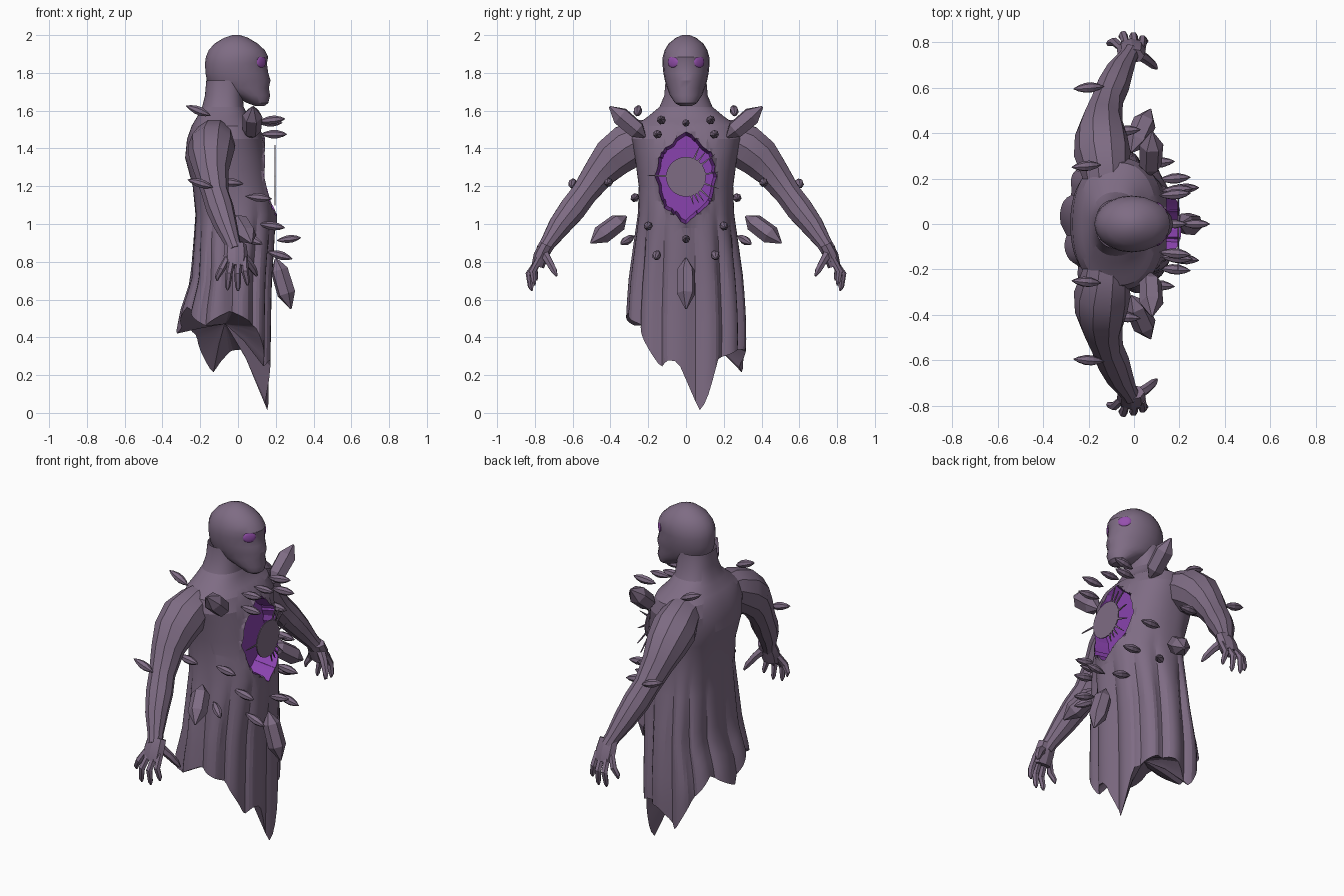
import bpy, bmesh, math, random
from mathutils import Vector

if "Cube" in bpy.data.objects:
    bpy.data.objects.remove(bpy.data.objects["Cube"])

random.seed(4)

def material(name, rgb):
    m = bpy.data.materials.new(name)
    m.diffuse_color = (*rgb, 1)
    m.use_nodes = True
    m.node_tree.nodes["Principled BSDF"].inputs["Base Color"].default_value = m.diffuse_color
    return m

STONE = material("dusky mauve", (0.21, 0.15, 0.23))
GLOW = material("violet glow", (0.25, 0.055, 0.42))
EYE = material("magenta violet", (0.30, 0.08, 0.42))

def finish(bm, name, mats, angle=None):
    bmesh.ops.recalc_face_normals(bm, faces=bm.faces)
    me = bpy.data.meshes.new(name)
    bm.to_mesh(me)
    bm.free()
    ob = bpy.data.objects.new(name, me)
    bpy.context.collection.objects.link(ob)
    for m in mats:
        me.materials.append(m)
    if angle:
        bpy.ops.object.select_all(action='DESELECT')
        ob.select_set(True)
        bpy.context.view_layer.objects.active = ob
        bpy.ops.object.shade_smooth_by_angle(angle=math.radians(angle))
    return ob

def loft(bm, rings, cap_start=False, cap_end=False):
    rows = [[bm.verts.new(p) for p in r] for r in rings]
    n = len(rows[0])
    for a, b in zip(rows, rows[1:]):
        for i in range(n):
            j = (i + 1) % n
            bm.faces.new((a[i], a[j], b[j], b[i]))
    if cap_start:
        bm.faces.new(rows[0])
    if cap_end:
        bm.faces.new(rows[-1])

def lerp_table(table, t):
    for a, b in zip(table, table[1:]):
        if t <= b[0]:
            k = max(0, (t - a[0]) / (b[0] - a[0]))
            return [p + (q - p) * k for p, q in zip(a[1:], b[1:])]
    return list(table[-1][1:])

def spow(v, p):
    return math.copysign(abs(v) ** p, v)

def tube(bm, pts, sides=10, wide=1):
    """Limb through (x, y, z, radius) points, widened along x."""
    P = [Vector(p[:3]) for p in pts]
    rings = []
    for i, p in enumerate(P):
        d = (P[min(i + 1, len(P) - 1)] - P[max(i - 1, 0)]).normalized()
        u = Vector((1, 0, 0))
        u = (u - d * u.dot(d)).normalized()
        v = d.cross(u)
        rings.append([p + (u * math.cos(a) * wide + v * math.sin(a)) * pts[i][3]
                      for a in (2 * math.pi * k / sides for k in range(sides))])
    loft(bm, rings, True, True)

# --- robe and torso: (z, back x, front x, half width) ---
BODY = [(0, -.31, .165, .30), (.42, -.325, .17, .315), (.55, -.30, .172, .31), (.7, -.25, .175, .30),
        (.9, -.235, .19, .275), (1.05, -.225, .20, .255), (1.2, -.24, .175, .25), (1.35, -.28, .155, .27),
        (1.45, -.27, .135, .29), (1.52, -.245, .10, .27), (1.57, -.215, .055, .20),
        (1.62, -.19, .03, .14), (1.68, -.175, .025, .115), (1.76, -.168, .03, .108)]
HEM = [(-180, .42), (-150, .56), (-113, .46), (-85, .54), (-50, .46), (-35, .34), (-24, .24), (-14, .28),
       (-5, .27), (3, .12), (12, .005), (19, .1), (29, .28), (60, .34), (85, .33), (102, .21),
       (125, .40), (150, .52), (180, .42)]
N = 96

def body_point(deg, z):
    xb, xf, ry = lerp_table(BODY, z)
    a = math.radians(deg)
    c, s = spow(math.cos(a), .85), spow(math.sin(a), .85)
    fold = max(0, min(1, (1.15 - z) / .4)) * .12
    k = 1 + fold * (.2 - (1 - abs(math.cos(a * 6 + .9))) ** 1.3)
    mid = (-.07 if z < 1.55 else (xb + xf) / 2)
    return Vector((mid + ((xf - mid) if c > 0 else (mid - xb)) * c * k, ry * s * k, z))

angles = [-180 + 360 * i / N for i in range(N)]
hem = [body_point(d, *lerp_table(HEM, d)) for d in angles]
# underside of the robe rises inwards from the hem
rings = [[(-.07 + (p.x + .07) * k, p.y * k, p.z * w + z) for p in hem]
         for k, w, z in ((.02, 0, .47), (.5, .4, .28))]
for u in [0, .1, .22, .36, .52, .7, .85]:
    rings.append([body_point(d, h + (.9 - h) * u) for d in angles for h in lerp_table(HEM, d)])
for z in [.9, .98, 1.05, 1.12, 1.2, 1.28, 1.35, 1.4, 1.45, 1.49, 1.52, 1.545, 1.57, 1.595, 1.62, 1.68, 1.76]:
    rings.append([body_point(d, z) for d in angles])
bm = bmesh.new()
loft(bm, rings, True)

# open chest: cut an almond outline, drop the faces, sink a glowing pocket
half = [(0, 1.0), (.12, 1.10), (.16, 1.25), (.13, 1.38), (0, 1.49)]
outline = half + [(-y, z) for y, z in half[-2:0:-1]]
planes = []
for (y0, z0), (y1, z1) in zip(outline, outline[1:] + outline[:1]):
    planes.append((Vector((0, y0, z0)), Vector((0, z1 - z0, y0 - y1)).normalized()))
for co, no in planes:
    near = [f for f in bm.faces if f.calc_center_median().x > 0
            and abs(f.calc_center_median().y) < .25 and .93 < f.calc_center_median().z < 1.55]
    geom = near + list({e for f in near for e in f.edges}) + list({v for f in near for v in f.verts})
    bmesh.ops.bisect_plane(bm, geom=geom, dist=1e-5, plane_co=co, plane_no=no)
inside = [f for f in bm.faces if f.calc_center_median().x > 0
          and all((f.calc_center_median() - co).dot(no) < 1e-4 for co, no in planes)]
bmesh.ops.delete(bm, geom=inside, context='FACES')
rim = [e for e in bm.edges if e.is_boundary and all(v.co.x > 0 and .95 < v.co.z < 1.55 for v in e.verts)]
for v in {v for e in rim for v in e.verts}:
    k = 1 + random.uniform(-.03, .05)
    v.co.y *= k
    v.co.z = 1.25 + (v.co.z - 1.25) * k
    v.co.x += .008
ext = bmesh.ops.extrude_edge_only(bm, edges=rim)["geom"]
for v in (g for g in ext if isinstance(g, bmesh.types.BMVert)):
    v.co = Vector((.07, v.co.y * .9, 1.25 + (v.co.z - 1.25) * .92))
for f in (g for g in ext if isinstance(g, bmesh.types.BMFace)):
    f.material_index = 1
floor = bmesh.ops.holes_fill(bm, edges=[g for g in ext if isinstance(g, bmesh.types.BMEdge)], sides=0)
for f in floor["faces"]:
    f.material_index = 1
finish(bm, "robe_and_torso", [STONE, GLOW], 18)

# --- head: (z, back x, front x, half width) ---
HEAD = [(1.625, .09, .14, .03), (1.64, .05, .16, .058), (1.68, -.03, .17, .085), (1.72, -.14, .163, .10),
        (1.76, -.165, .172, .112), (1.80, -.172, .160, .12), (1.85, -.175, .153, .125),
        (1.885, -.17, .160, .123), (1.92, -.155, .142, .113), (1.955, -.125, .105, .092),
        (1.985, -.075, .055, .055), (2.0, -.03, .01, .02)]
bm = bmesh.new()
loft(bm, [[((a + b) / 2 + (b - a) / 2 * math.cos(t), w * math.sin(t), z)
           for t in (2 * math.pi * i / 20 for i in range(20))] for z, a, b, w in HEAD], True, True)
finish(bm, "head", [STONE], 25)

# eyes: flat ovals lying on the face, turned outwards
for s, side in ((1, "left"), (-1, "right")):
    bm = bmesh.new()
    bmesh.ops.create_uvsphere(bm, u_segments=14, v_segments=8, radius=1)
    ca, sa = math.cos(.72), s * math.sin(.72)
    for v in bm.verts:
        n, t = v.co.x * .008, v.co.y * .036
        v.co = Vector((.124 + n * ca - t * sa, s * .07 + n * sa + t * ca, 1.858 + v.co.z * .03))
    finish(bm, side + "_eye", [EYE], 40)

# --- arms with hands ---
ARM = [(-.12, .12, 1.47, .085), (-.125, .22, 1.455, .105), (-.14, .31, 1.41, .125), (-.145, .39, 1.35, .115),
       (-.14, .46, 1.27, .09), (-.12, .54, 1.16, .072), (-.095, .60, 1.08, .074), (-.065, .67, .99, .062),
       (-.03, .73, .90, .043), (-.015, .755, .86, .042)]
FINGERS = [(-.055, -.11, .795, .70), (-.03, -.055, .825, .65), (.005, .0, .82, .645), (.035, .05, .805, .675)]
for s, side in ((1, "left"), (-1, "right")):
    bm = bmesh.new()
    tube(bm, [(x, s * y, z, r) for x, y, z, r in ARM], 10)
    # palm
    tube(bm, [(x, s * y, z, r) for x, y, z, r in
              ((-.012, .74, .89, .036), (-.012, .768, .83, .04), (-.012, .785, .775, .034))], 8, 1.6)
    for x0, x1, y1, z1 in FINGERS:
        tube(bm, [(x0, s * .775, .82, .018), ((x0 + x1) / 2 - .005, s * (y1 + .008), (z1 + .8) / 2 + .01, .019),
                  (x1, s * y1, z1 + .02, .014), (x1, s * (y1 - .004), z1, .005)], 6)
    tube(bm, [(.01, s * .755, .85, .026), (.055, s * .725, .80, .022), (.085, s * .70, .755, .018),
              (.10, s * .685, .725, .006)], 6)
    finish(bm, side + "_arm", [STONE], 25)

# --- floating crystal shards ---
LONG = ((-.5, .1), (-.27, .95), (.2, 1), (.5, .1))
ROUND = ((-.5, .06), (-.33, .58), (-.1, .97), (.12, 1), (.34, .6), (.5, .06))

def shard(name, centre, direction, length, width, shape=ROUND, sides=7):
    d = Vector(direction).normalized()
    u = d.orthogonal().normalized()
    v = d.cross(u)
    bm = bmesh.new()
    rings = []
    for t, w in shape:
        rings.append([Vector(centre) + d * t * length + (u * math.cos(a) + v * math.sin(a)) * w * width / 2
                      for a in (2 * math.pi * k / sides for k in range(sides))])
    loft(bm, rings, True, True)
    finish(bm, name, [STONE])

shard("lower_shard", (.24, 0, .685), (.3, 0, -1), .28, .1, LONG, 6)
shard("throat_shard", (.17, 0, 1.535), (1, 0, 0), .13, .04)
shard("belly_shard", (.27, 0, .92), (1, 0, .12), .13, .042)
for s, side in ((1, "left"), (-1, "right")):
    shard(side + "_shoulder_shard", (.075, s * .31, 1.54), (.05, s, .85), .25, .105, LONG, 6)
    shard(side + "_waist_shard", (.03, s * .41, .97), (.45, s, -.75), .25, .105, LONG, 6)
    SMALL = [(-.21, .255, 1.6, -.4), (-.2, .6, 1.215, -.3), (.18, .13, 1.55, .1), (.19, .15, 1.475, 0),
             (-.04, .41, 1.22, -.1), (.11, .27, 1.14, -.1), (.18, .2, .99, -.15), (.22, .155, .835, -.3)]
    for i, (x, y, z, tilt) in enumerate(SMALL):
        shard(f"{side}_small_shard_{i + 1}", (x, s * y, z), (1, s * .08, tilt), .14, .046)
    shard(side + "_side_shard", (.08, s * .31, .915), (.8, s * .6, -.35), .13, .046)

# --- thin sun disc with rays in front of the chest ---
bm = bmesh.new()
def slab(points):
    loft(bm, [[(x, y, z) for y, z in points] for x in (.192, .198)], True, True)
slab([(.105 * math.cos(a), 1.25 + .105 * math.sin(a)) for a in (2 * math.pi * k / 32 for k in range(32))])
for deg in (8, 38, 52, 66, 178, 285, 296, 306, 318, 340):
    a, L = math.radians(deg), random.uniform(.15, .21)
    c, s = math.cos(a), math.sin(a)
    slab([(c * r - s * w, 1.25 + s * r + c * w) for r, w in ((.095, -.006), (L, -.001), (L, .001), (.095, .006))])
finish(bm, "sun_disc", [STONE])
